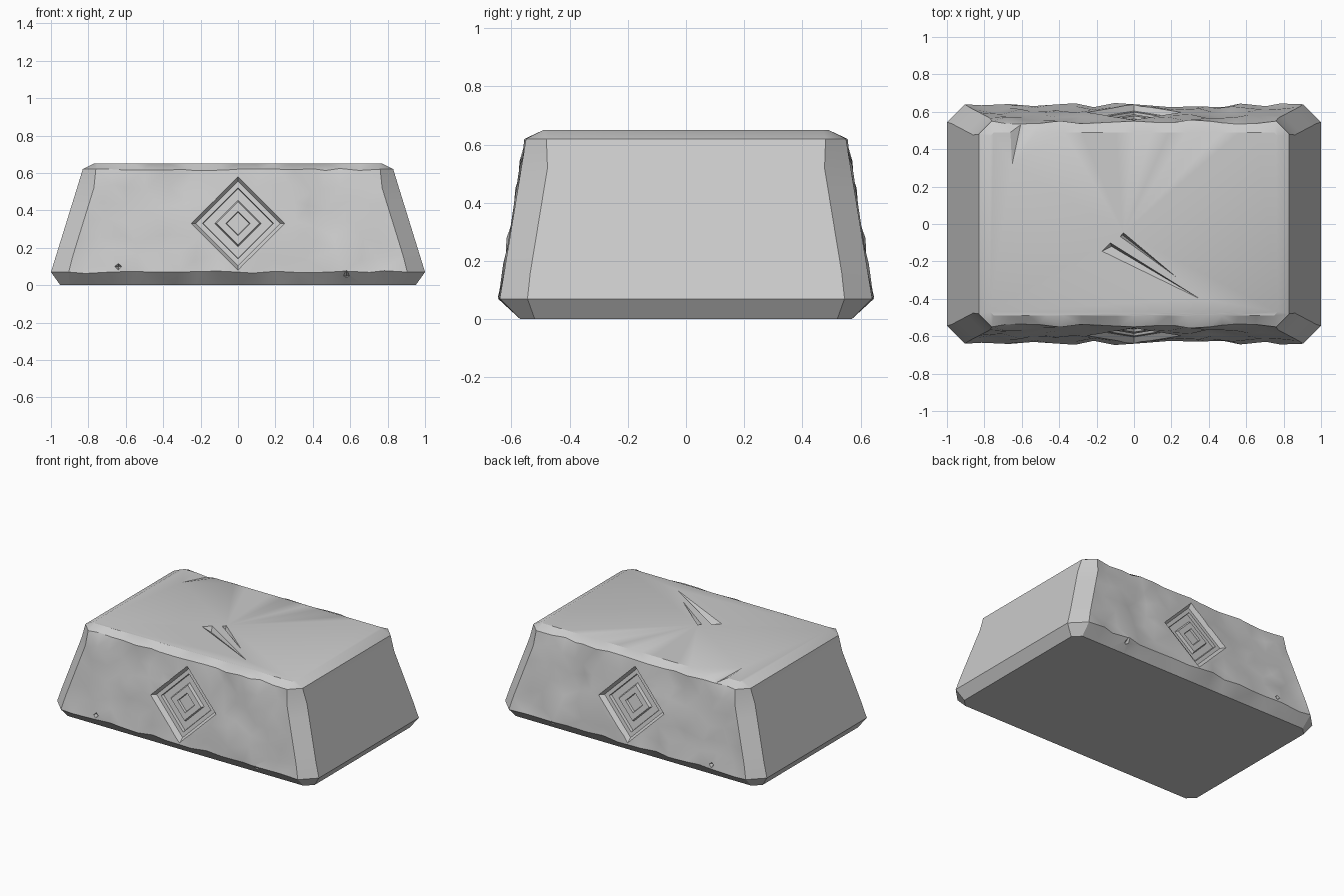
import bpy, bmesh, random
from mathutils import Vector

random.seed(7)
if "Cube" in bpy.data.objects:
    bpy.data.objects.remove(bpy.data.objects["Cube"])

stone = bpy.data.materials.new("grey_stone")
stone.use_nodes = True
grey = (0.6, 0.6, 0.6, 1)
stone.diffuse_color = grey
stone.node_tree.nodes["Principled BSDF"].inputs["Base Color"].default_value = grey


def make_object(name, bm):
    bmesh.ops.recalc_face_normals(bm, faces=bm.faces)
    mesh = bpy.data.meshes.new(name)
    bm.to_mesh(mesh)
    bm.free()
    mesh.materials.append(stone)
    obj = bpy.data.objects.new(name, mesh)
    bpy.context.collection.objects.link(obj)
    return obj


def loft(bm, rings):
    """Skin closed rings of points and cap both ends."""
    loops = [[bm.verts.new(p) for p in ring] for ring in rings]
    for low, high in zip(loops, loops[1:]):
        for i in range(len(low)):
            j = (i + 1) % len(low)
            bm.faces.new((low[i], low[j], high[j], high[i]))
    bm.faces.new(loops[0])
    bm.faces.new(loops[-1])


def wall_y(z):
    """Half depth of the sloping front and back walls."""
    return 0.64 - (z - 0.07) * 0.164


# Tapered block: height, half width, half depth, corner chamfer
levels = [(0, 0.95, 0.57, 0.05), (0.07, 1, 0.64, 0.095)]
for z in (0.16, 0.25, 0.34, 0.43, 0.52):
    levels.append((z, 1 - (z - 0.07) * 0.31, wall_y(z), 0.09))
levels += [(0.62, 0.83, 0.55, 0.07), (0.65, 0.77, 0.49, 0.02)]

# Random chips shared by the front and back walls
COLUMNS = 16
chips = {(k, i): [random.uniform(-1, 1) for _ in range(3)]
         for k in range(len(levels)) for i in range(COLUMNS + 1)}


def wall_point(k, i, side):
    z, hx, hy, c = levels[k]
    x = (2 * i / COLUMNS - 1) * (hx - c)
    clear = abs(x) + abs(z - 0.33) > 0.32
    if 0 < k < len(levels) - 1 and 0 < i < COLUMNS and clear:
        dx, dy, dz = chips[k, i]
        rim = k in (1, len(levels) - 2)
        return (x + dx * 0.035, side * (hy + dy * 0.012 - 0.005),
                z + dz * (0.008 if rim else 0.03))
    return (x, side * hy, z)


body = bmesh.new()
rings = []
for k, (z, hx, hy, c) in enumerate(levels):
    front = [wall_point(k, i, -1) for i in range(COLUMNS + 1)]
    back = [wall_point(k, i, 1) for i in reversed(range(COLUMNS + 1))]
    rings.append(front + [(hx, c - hy, z), (hx, hy - c, z)]
                 + back + [(-hx, hy - c, z), (-hx, c - hy, z)])
loft(body, rings)
bmesh.ops.triangulate(body, faces=[f for f in body.faces if len(f.verts) == 4])
block = make_object("stone_block", body)

# Stepped diamond carvings: radius and depth of each step
steps = [(0.25, -0.06), (0.25, 0), (0.225, 0.03), (0.19, 0.03),
         (0.185, 0.05), (0.125, 0.05), (0.115, 0.03),
         (0.065, 0.03), (0.06, 0.045)]
cutters = []
for side, name in ((-1, "front_carving"), (1, "back_carving")):
    bm = bmesh.new()
    loft(bm, [[(x * r, side * (wall_y(0.33 + h * r) - d), 0.33 + h * r)
               for x, h in ((1, 0), (0, 1), (-1, 0), (0, -1))]
              for r, d in steps])
    cutters.append(make_object(name, bm))


def wedge(name, points):
    """Chip cutter made from the hull of a few points."""
    bm = bmesh.new()
    for p in points:
        bm.verts.new(p)
    bmesh.ops.convex_hull(bm, input=bm.verts)
    cutters.append(make_object(name, bm))


# Long cracks on the top
wedge("wide_crack", [(-0.2, -0.16, 0.67), (-0.13, -0.09, 0.67),
                     (-0.12, -0.12, 0.615), (0.42, -0.44, 0.655)])
wedge("narrow_crack", [(-0.08, -0.07, 0.67), (-0.055, -0.04, 0.67),
                       (-0.06, -0.06, 0.61), (0.26, -0.31, 0.655)])
wedge("back_scrape", [(-0.66, 0.28, 0.655), (-0.7, 0.56, 0.67),
                      (-0.4, 0.56, 0.67), (-0.6, 0.56, 0.615)])

# Chips along the front and back edges
for n, (x, y, z, s) in enumerate([(-0.52, 0.53, 0.66, 0.05), (0.48, 0.53, 0.66, 0.05),
                                  (0.58, 0.645, 0.05, 0.05), (-0.64, 0.645, 0.1, 0.035)]):
    for side in (-1, 1):
        wedge(f"edge_chip_{n}", [(x - s, side * (y + 0.03), z), (x + s, side * (y + 0.03), z),
                                 (x, side * (y + 0.03), z + s), (x, side * (y + 0.03), z - s),
                                 (x, side * (y - 0.05), z)])

# Cut everything, then shade
bpy.ops.object.select_all(action="DESELECT")
block.select_set(True)
bpy.context.view_layer.objects.active = block
for cutter in cutters:
    cutter.hide_render = True
    cut = block.modifiers.new(cutter.name, "BOOLEAN")
    cut.operation = "DIFFERENCE"
    cut.solver = "EXACT"
    cut.object = cutter
    bpy.ops.object.modifier_apply(modifier=cut.name)
for cutter in cutters:
    bpy.data.objects.remove(cutter)
bpy.ops.object.shade_smooth_by_angle(angle=0.5)
